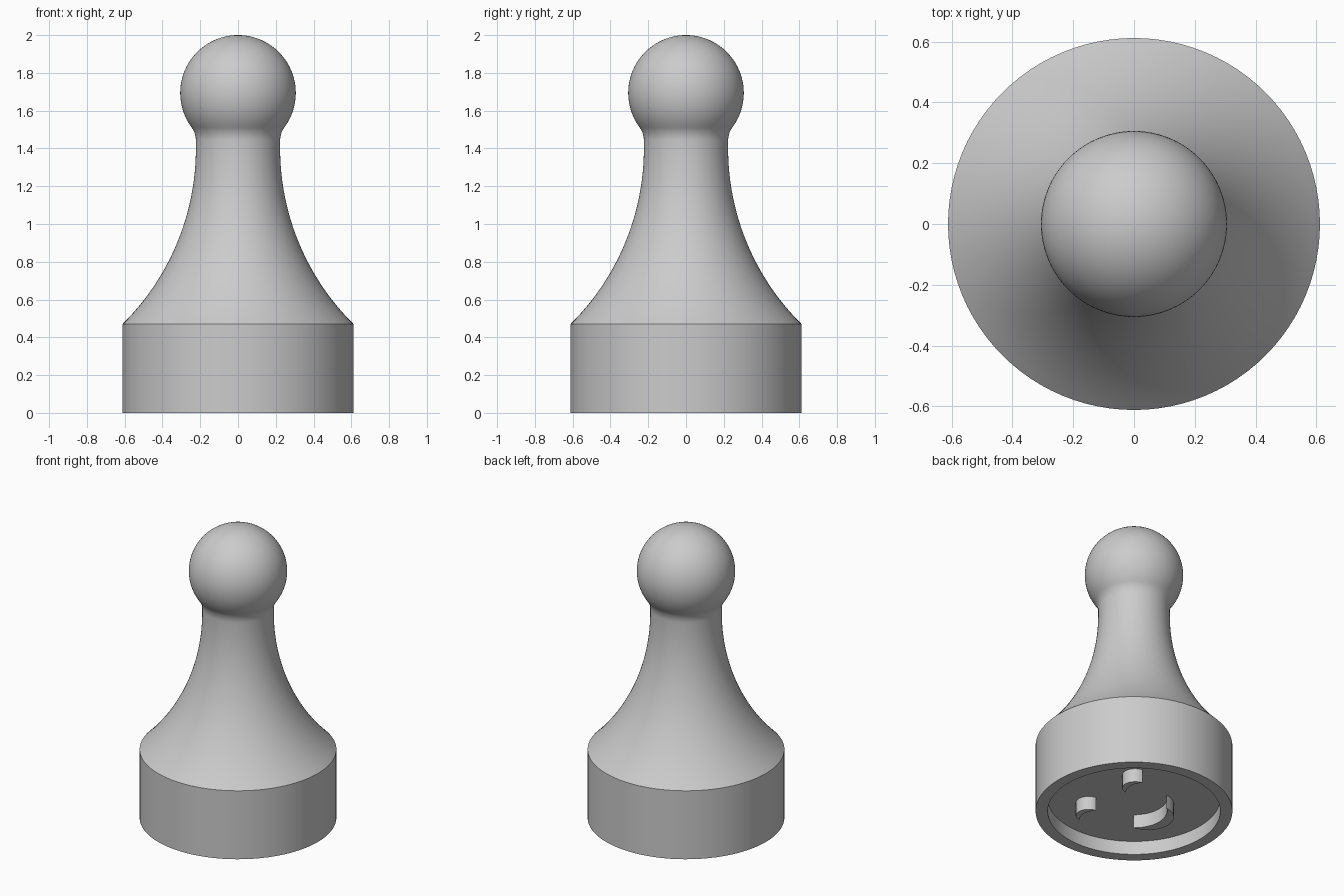
import bpy, bmesh
from math import sin, cos, pi, sqrt, asin, atan2, radians

if "Cube" in bpy.data.objects:
    bpy.data.objects.remove(bpy.data.objects["Cube"], do_unlink=True)

grey = bpy.data.materials.new("plain grey")
grey.use_nodes = True
grey.diffuse_color = (0.6, 0.6, 0.6, 1)
grey.node_tree.nodes["Principled BSDF"].inputs["Base Color"].default_value = (0.6, 0.6, 0.6, 1)


def finish(bm, name):
    bmesh.ops.remove_doubles(bm, verts=bm.verts, dist=1e-5)
    bmesh.ops.recalc_face_normals(bm, faces=bm.faces)
    mesh = bpy.data.meshes.new(name)
    bm.to_mesh(mesh)
    bm.free()
    mesh.materials.append(grey)
    obj = bpy.data.objects.new(name, mesh)
    bpy.context.collection.objects.link(obj)
    bpy.ops.object.select_all(action='DESELECT')
    obj.select_set(True)
    bpy.context.view_layer.objects.active = obj
    bpy.ops.object.shade_smooth_by_angle(angle=radians(30))
    return obj


def arc(cx, cy, r, start, end, steps):
    return [(cx + r * cos(start + (end - start) * i / steps),
             cy + r * sin(start + (end - start) * i / steps)) for i in range(steps + 1)]


# Pawn: one turned profile (radius, height) from the recessed underside to the head
BASE_R, BASE_H, RECESS_R, RECESS_H = 0.612, 0.47, 0.537, 0.093
NECK_R, NECK_Z, HEAD_R = 0.223, 1.40, 0.306
HEAD_Z = 2 - HEAD_R

profile = [(0, RECESS_H), (RECESS_R, RECESS_H), (RECESS_R, 0), (BASE_R, 0)]

# Concave flank, vertical where it meets the neck
drop, spread = NECK_Z - BASE_H, BASE_R - NECK_R
flank_r = (drop ** 2 + spread ** 2) / (2 * spread)
profile += arc(NECK_R + flank_r, NECK_Z, flank_r, pi + asin(drop / flank_r), pi, 24)

# Fillet tangent to the neck and to the head
fillet_r = 0.12
fillet_x = NECK_R + fillet_r
fillet_z = HEAD_Z - sqrt((HEAD_R + fillet_r) ** 2 - fillet_x ** 2)
tilt = atan2(fillet_z - HEAD_Z, fillet_x)
profile += arc(fillet_x, fillet_z, fillet_r, pi, pi + tilt, 8)
profile += arc(0, HEAD_Z, HEAD_R, tilt, pi / 2, 32)[1:]

bm = bmesh.new()
verts = [bm.verts.new((r, 0, z)) for r, z in profile]
edges = [bm.edges.new(pair) for pair in zip(verts, verts[1:])]
bmesh.ops.spin(bm, geom=verts + edges, cent=(0, 0, 0), axis=(0, 0, 1),
               angle=2 * pi, steps=96, use_merge=True)
finish(bm, "pawn_body")


# Raised crescents in the recess, bulging towards +x or -x
def crescent(name, x, y, half, outer, inner, side):
    def bow(depth):
        r = (half ** 2 + depth ** 2) / (2 * depth)
        sweep = 2 * atan2(depth, half)
        return arc(depth - r, 0, r, -sweep, sweep, 16)
    outline = bow(outer) + bow(inner)[-2:0:-1]
    bm = bmesh.new()
    face = bm.faces.new([bm.verts.new((x + side * u, y + v, 0)) for u, v in outline])
    result = bmesh.ops.extrude_face_region(bm, geom=[face])
    top = [v for v in result["geom"] if isinstance(v, bmesh.types.BMVert)]
    bmesh.ops.translate(bm, verts=top, vec=(0, 0, RECESS_H + 0.005))
    finish(bm, name)


crescent("large_crescent", -0.13, 0, 0.16, 0.145, 0.075, -1)
for name, y in (("left_small_crescent", 0.225), ("right_small_crescent", -0.225)):
    crescent(name, 0.185, y, 0.08, 0.075, 0.035, 1)
